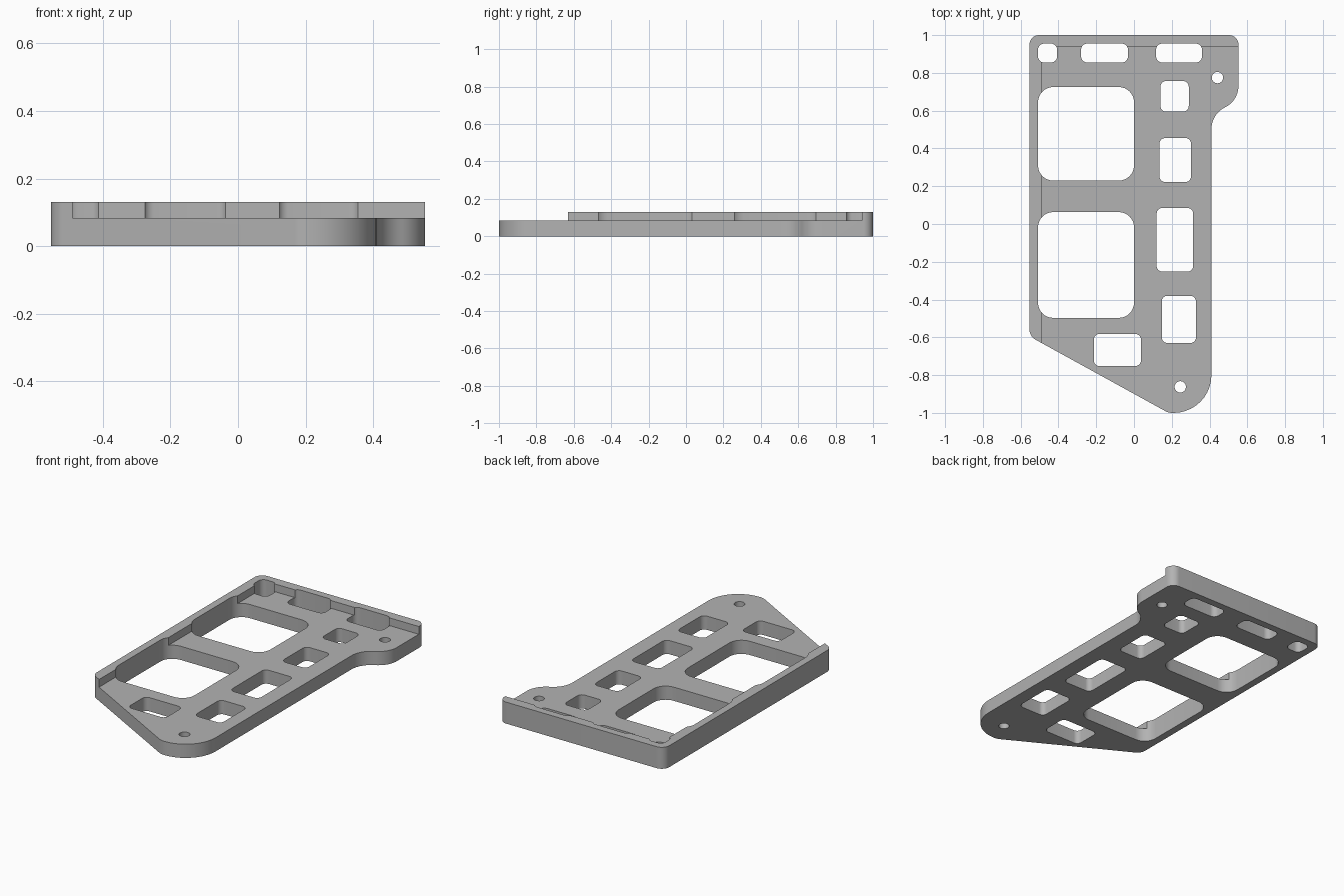
import bpy, bmesh, math
from mathutils import Vector

cube = bpy.data.objects.get("Cube")
if cube:
    bpy.data.objects.remove(cube, do_unlink=True)

HEIGHT, PLATE = 0.13, 0.083

grey = bpy.data.materials.new("matte grey")
grey.use_nodes = True
colour = (0.45, 0.45, 0.45, 1)
grey.diffuse_color = colour
grey.node_tree.nodes["Principled BSDF"].inputs["Base Color"].default_value = colour


def rounded(corners, steps=10):
    """Turn (x, y, radius) corners into a profile with filleted corners."""
    out = []
    for i, (x, y, r) in enumerate(corners):
        p = Vector((x, y))
        a = (Vector(corners[i - 1][:2]) - p).normalized()
        b = (Vector(corners[(i + 1) % len(corners)][:2]) - p).normalized()
        half = a.angle(b) / 2
        centre = p + (a + b).normalized() * (r / math.sin(half))
        start = p + a * (r / math.tan(half)) - centre
        end = p + b * (r / math.tan(half)) - centre
        turn = start.angle(end)
        for k in range(steps + 1):
            t = k / steps
            out.append(centre + (start * math.sin((1 - t) * turn)
                                 + end * math.sin(t * turn)) / math.sin(turn))
    return out


def rectangle(x0, x1, y0, y1, r):
    return rounded([(x0, y0, r), (x1, y0, r), (x1, y1, r), (x0, y1, r)], 8)


def circle(x, y, r, n=32):
    return [Vector((x + r * math.cos(math.tau * k / n),
                    y + r * math.sin(math.tau * k / n))) for k in range(n)]


def prism(name, profiles, z0, z1):
    """Extrude closed profiles into one object."""
    bm = bmesh.new()
    for profile in profiles:
        face = bm.faces.new([bm.verts.new((p.x, p.y, z0)) for p in profile])
        top = bmesh.ops.extrude_face_region(bm, geom=[face])["geom"]
        bmesh.ops.translate(bm, vec=(0, 0, z1 - z0),
                            verts=[v for v in top if isinstance(v, bmesh.types.BMVert)])
    bmesh.ops.recalc_face_normals(bm, faces=bm.faces)
    mesh = bpy.data.meshes.new(name)
    bm.to_mesh(mesh)
    bm.free()
    mesh.materials.append(grey)
    ob = bpy.data.objects.new(name, mesh)
    bpy.context.collection.objects.link(ob)
    return ob


def cut(target, cutter):
    bpy.context.view_layer.objects.active = target
    mod = target.modifiers.new("cut", 'BOOLEAN')
    mod.operation, mod.solver, mod.object = 'DIFFERENCE', 'EXACT', cutter
    bpy.ops.object.modifier_apply(modifier=mod.name)
    bpy.data.objects.remove(cutter, do_unlink=True)


# Outer outline: tab at back right, slanted front edge, rounded nose
plate = prism("bracket_plate", [rounded([
    (-0.553, 1, 0.05), (-0.553, -0.595, 0.06), (0.183, -1, 0.08), (0.41, -1, 0.2),
    (0.41, 0.58, 0.13), (0.553, 0.655, 0.125), (0.553, 1, 0.05)])], 0, HEIGHT)

# Recess that leaves a raised rim along the left and back edges
cut(plate, prism("recess_cutter", [[Vector(p) for p in (
    (-0.49, -2), (2, -2), (2, 0.94), (-0.49, 0.94))]], PLATE, 1))

# Large windows, back slots, side windows, front window and screw holes
holes = [rectangle(-0.508, 0, y0, y1, 0.08) for y0, y1 in ((0.23, 0.725), (-0.497, 0.063))]
holes += [rectangle(x0, x1, 0.855, 0.955, 0.032)
          for x0, x1 in ((-0.508, -0.407), (-0.28, -0.032), (0.117, 0.36))]
holes += [rectangle(x0, x1, y0, y1, 0.03) for x0, x1, y0, y1 in (
    (0.14, 0.29, 0.595, 0.757), (0.135, 0.302, 0.222, 0.455), (0.12, 0.313, -0.252, 0.085),
    (0.147, 0.328, -0.63, -0.38), (-0.213, 0.037, -0.752, -0.582))]
holes += [circle(0.442, 0.775, 0.03), circle(0.245, -0.862, 0.03)]
cut(plate, prism("hole_cutter", holes, -1, 1))

# Smooth fillets with crisp edges
bpy.ops.object.select_all(action='DESELECT')
plate.select_set(True)
bpy.context.view_layer.objects.active = plate
bpy.ops.object.shade_smooth_by_angle(angle=math.radians(30))
